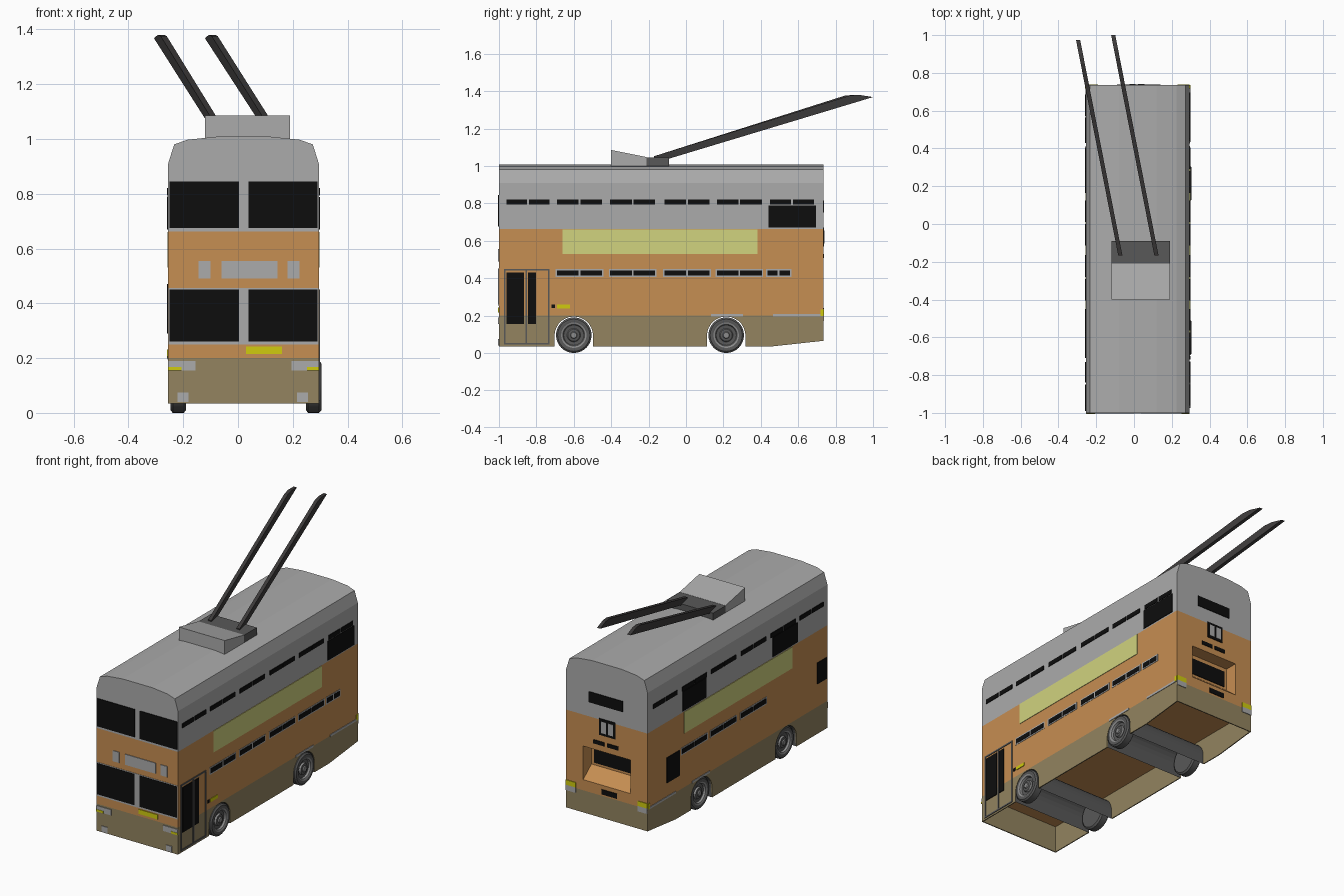
import bpy, bmesh, math

if "Cube" in bpy.data.objects:
    bpy.data.objects.remove(bpy.data.objects["Cube"])

def material(name, rgb):
    m = bpy.data.materials.new(name)
    lin = [((c / 255 + 0.055) / 1.055) ** 2.4 if c > 10 else c / 255 / 12.92 for c in rgb]
    m.diffuse_color = (*lin, 1)
    m.use_nodes = True
    m.node_tree.nodes["Principled BSDF"].inputs["Base Color"].default_value = m.diffuse_color
    return m

ORANGE = material("orange paint", (198, 142, 82))
OLIVE = material("olive skirt", (147, 132, 96))
GREY = material("light grey", (171, 171, 171))
BLACK = material("black glass", (13, 13, 13))
PANEL = material("pale yellow", (209, 211, 127))
YELLOW = material("bright yellow", (208, 203, 15))
POLE = material("pole charcoal", (62, 60, 60))
RUBBER = material("dark grey", (88, 88, 88))
RIM = material("rim grey", (140, 140, 140))

XL, XR, YF, YB = -0.255, 0.295, -1.0, 0.735   # body sides, front and back
SKIRT, WAIST = 0.2, 0.662                     # colour boundaries
T = 0.004                                     # plate thickness


def finish(name, bm, *mats):
    bmesh.ops.recalc_face_normals(bm, faces=bm.faces)
    me = bpy.data.meshes.new(name)
    bm.to_mesh(me)
    bm.free()
    for m in mats:
        me.materials.append(m)
    ob = bpy.data.objects.new(name, me)
    bpy.context.collection.objects.link(ob)
    return ob


def boxes(name, mat, items):
    """One object from (x0, x1, y0, y1, z0, z1) boxes."""
    bm = bmesh.new()
    for x0, x1, y0, y1, z0, z1 in items:
        vs = bmesh.ops.create_cube(bm, size=1)["verts"]
        for v in vs:
            v.co = (x1 if v.co.x > 0 else x0, y1 if v.co.y > 0 else y0, z1 if v.co.z > 0 else z0)
    return finish(name, bm, mat)


def prism(name, mat, pts, a, b, axis="x", shear=0.0):
    """Extrude a profile: (y, z) along x, or (x, z) along y. Shear moves x with y."""
    bm = bmesh.new()
    put = (lambda p, d: (d + shear * p[0], p[0], p[1])) if axis == "x" else (lambda p, d: (p[0], d, p[1]))
    A, B = [[bm.verts.new(put(p, d)) for p in pts] for d in (a, b)]
    bm.faces.new(A)
    bm.faces.new(B)
    for i in range(len(pts)):
        j = (i + 1) % len(pts)
        bm.faces.new((A[i], A[j], B[j], B[i]))
    return finish(name, bm, mat)


def side(s, y0, y1, z0, z1, t=T):
    return (XR, XR + t, y0, y1, z0, z1) if s > 0 else (XL - t, XL, y0, y1, z0, z1)

def front(x0, x1, z0, z1, t=T):
    return (x0, x1, YF - t, YF, z0, z1)

def back(x0, x1, z0, z1, t=T):
    return (x0, x1, YB, YB + t, z0, z1)


# --- body: orange lower part with a recess in the back, grey upper part
body = boxes("lower_body", ORANGE, [(XL, XR, YF, YB, SKIRT, WAIST)])
cutter = prism("recess_cutter", ORANGE, [(0.8, 0.21), (0.735, 0.265), (0.655, 0.33), (0.655, 0.47), (0.8, 0.47)], -0.14, 0.18)
cutter.hide_render = True
cutter.hide_viewport = False
cutter.display_type = 'WIRE'
mod = body.modifiers.new("rear_recess", 'BOOLEAN')
mod.object = cutter
mod.operation = 'DIFFERENCE'
half = [(0.275, WAIST), (0.275, 0.91), (0.253, 0.98), (0.205, 0.997), (0.1, 1.008)]
profile = [(0.02 + x, z) for x, z in half] + [(0.02 - x, z) for x, z in reversed(half)]
prism("upper_body", GREY, profile, YF, YB, "y")

# --- skirt with wheel arches, open underneath
WHEELS = (-0.6, 0.215)
def arch(yc, r=0.103, n=14):
    pts = [(yc - r * math.cos(math.pi * i / n), 0.092 + r * math.sin(math.pi * i / n)) for i in range(n + 1)]
    return [(yc - r, 0.035)] + pts + [(yc + r, 0.035)]

skirt = [(YF, 0.035)] + arch(WHEELS[0]) + arch(WHEELS[1]) + [(0.46, 0.035), (YB, 0.065), (YB, SKIRT), (YF, SKIRT)]
prism("skirt_right", OLIVE, skirt, XR - 0.006, XR)
prism("skirt_left", OLIVE, skirt, XL, XL + 0.006)
boxes("skirt_ends", OLIVE, [(XL, XR, YF, YF + 0.006, 0.035, SKIRT), (XL, XR, YB - 0.006, YB, 0.065, SKIRT)])
for n, yc in zip(("front", "rear"), WHEELS):
    bm = bmesh.new()
    A, B = [[bm.verts.new((x, *p)) for p in arch(yc)] for x in (XL + 0.003, XR - 0.003)]
    for i in range(len(A) - 1):
        bm.faces.new((A[i], A[i + 1], B[i + 1], B[i]))
    finish(n + "_arch_liner", bm, RUBBER)

# --- wheels: lathed tyre and stepped rim
PROFILE = [(-0.028, 0), (-0.028, 0.085), (-0.02, 0.095), (0.02, 0.095), (0.028, 0.086), (0.029, 0.068),
           (0.024, 0.058), (0.012, 0.054), (0.01, 0.036), (0.02, 0.032), (0.022, 0.018), (0.028, 0.015), (0.028, 0)]
def wheel(name, x, y, s, n=32):
    bm = bmesh.new()
    rings = [[bm.verts.new((x + s * d, y + r * math.cos(2 * math.pi * i / n), 0.095 + r * math.sin(2 * math.pi * i / n)))
              for i in range(n)] for d, r in PROFILE]
    for k in range(len(rings) - 1):
        for i in range(n):
            j = (i + 1) % n
            f = bm.faces.new((rings[k][i], rings[k][j], rings[k + 1][j], rings[k + 1][i]))
            f.material_index = 1 if k in (5, 6, 8, 10, 11) else 0
    bmesh.ops.remove_doubles(bm, verts=bm.verts, dist=1e-5)
    ob = finish(name, bm, RUBBER, RIM)
    bpy.ops.object.select_all(action='DESELECT')
    ob.select_set(True)
    bpy.context.view_layer.objects.active = ob
    bpy.ops.object.shade_smooth_by_angle(angle=math.radians(30))

for n, yc in zip(("front", "rear"), WHEELS):
    wheel(n + "_wheel_right", 0.276, yc, 1)
    wheel(n + "_wheel_left", -0.218, yc, -1)

# --- front face
halves = [(-0.25, 0.003), (0.038, 0.29)]
boxes("front_window_frame", GREY, [front(XL + 0.002, XR - 0.002, 0.25, 0.455, 0.002)])
boxes("front_windows", BLACK, [front(a, b, z0, z1) for a, b in halves for z0, z1 in ((0.26, 0.45), (0.675, 0.845))])
boxes("destination_boards", GREY, [front(a, b, 0.49, 0.555) for a, b in ((-0.145, -0.1), (-0.06, 0.145), (0.18, 0.225))])
boxes("front_plate", YELLOW, [front(0.03, 0.16, 0.215, 0.243)])
boxes("headlights", GREY, [front(XL, -0.155, 0.155, 0.19), front(0.195, XR, 0.155, 0.19),
                           front(-0.22, -0.18, 0.04, 0.075), front(0.215, 0.255, 0.04, 0.075)])
boxes("indicators", YELLOW, [front(XL, -0.207, 0.155, 0.168, 0.006), front(0.252, XR, 0.155, 0.168, 0.006)])

# --- narrow side windows, each bay split into two panes
BAYS = [(-0.96, -0.73), (-0.69, -0.45), (-0.405, -0.165), (-0.115, 0.125), (0.165, 0.405), (0.45, 0.685)]
def panes(s, a, b, z0, z1):
    m = (a + b) / 2
    return [side(s, a, m - 0.005, z0, z1), side(s, m + 0.005, b, z0, z1)]

for s, n in ((1, "right"), (-1, "left")):
    lower = BAYS[1:5] + [(0.435, 0.555)] if s > 0 else BAYS[2:5]
    boxes("upper_vents_" + n, BLACK, [p for a, b in BAYS for p in panes(s, a, b, 0.793, 0.82)])
    boxes("lower_vent_frames_" + n, GREY, [side(s, a - 0.008, b + 0.008, 0.405, 0.45, 0.002) for a, b in lower])
    boxes("lower_vents_" + n, BLACK, [p for a, b in lower for p in panes(s, a, b, 0.413, 0.442)])
    boxes("side_panel_" + n, PANEL, [side(s, -0.66, 0.383, 0.53, WAIST - 0.002, 0.003)])
    boxes("skirt_trim_" + n, GREY, [side(s, 0.135, 0.305, 0.195, 0.208, 0.003), side(s, 0.465, YB, 0.195, 0.208, 0.003)])
    boxes("tail_marker_" + n, YELLOW, [side(s, 0.718, YB, 0.198, 0.232)])
boxes("large_window_right", BLACK, [side(1, 0.44, 0.695, 0.67, 0.788)])
boxes("large_windows_left", BLACK, [side(-1, 0.17, 0.4, 0.67, 0.79), side(-1, -0.71, -0.47, 0.67, 0.79),
                                    side(-1, 0.43, 0.55, 0.29, 0.445), side(-1, -0.99, -0.9, 0.34, 0.47)])

# --- door on the right
boxes("door_frame", RUBBER, [side(1, a, a + 0.009, 0.05, 0.445) for a in (-0.974, -0.858, -0.738)] +
      [side(1, -0.974, -0.729, z, z + 0.009) for z in (0.045, 0.441)])
boxes("door_glass", BLACK, [side(1, -0.96, -0.865, 0.155, 0.43), side(1, -0.845, -0.802, 0.155, 0.43)])
boxes("side_lamp", YELLOW, [side(1, -0.69, -0.62, 0.238, 0.258)])
boxes("side_lamp_holder", BLACK, [side(1, -0.718, -0.7, 0.24, 0.258)])

# --- back face
boxes("rear_glass", BLACK, [back(-0.09, 0.14, 0.75, 0.815), back(-0.04, 0.07, 0.57, 0.67), back(-0.06, 0.015, 0.507, 0.53),
                            back(0.035, 0.11, 0.507, 0.53), back(-0.05, 0.055, 0.21, 0.24),
                            (-0.12, 0.16, 0.655, 0.659, 0.345, 0.445)])
boxes("rear_number_panes", GREY, [back(-0.025, 0.008, 0.585, 0.655, 0.006), back(0.022, 0.055, 0.585, 0.655, 0.006)])
boxes("tail_lights", YELLOW, [back(a, b, 0.205, 0.235) for a, b in ((XL, -0.19), (0.23, XR))])
boxes("reflectors", GREY, [back(a, b, 0.172, 0.205) for a, b in ((XL, -0.19), (0.23, XR))])

# --- roof equipment and the two trolley poles
prism("roof_fairing", GREY, [(-0.4, 1.0), (-0.4, 1.085), (-0.21, 1.047), (-0.21, 1.0)], -0.12, 0.19)
boxes("pole_base", RUBBER, [(-0.12, 0.19, -0.215, -0.09, 0.995, 1.046)])
pole = [(-0.17, 1.015), (1.0, 1.368), (0.925, 1.38), (0.875, 1.376), (-0.17, 1.052)]
for n, x, dy in (("right", 0.086, 0.0), ("left", -0.105, -0.025)):
    prism("trolley_pole_" + n, POLE, [(y + dy if y > 0 else y, z) for y, z in pole], x - 0.011, x + 0.011, "x", -0.196)
